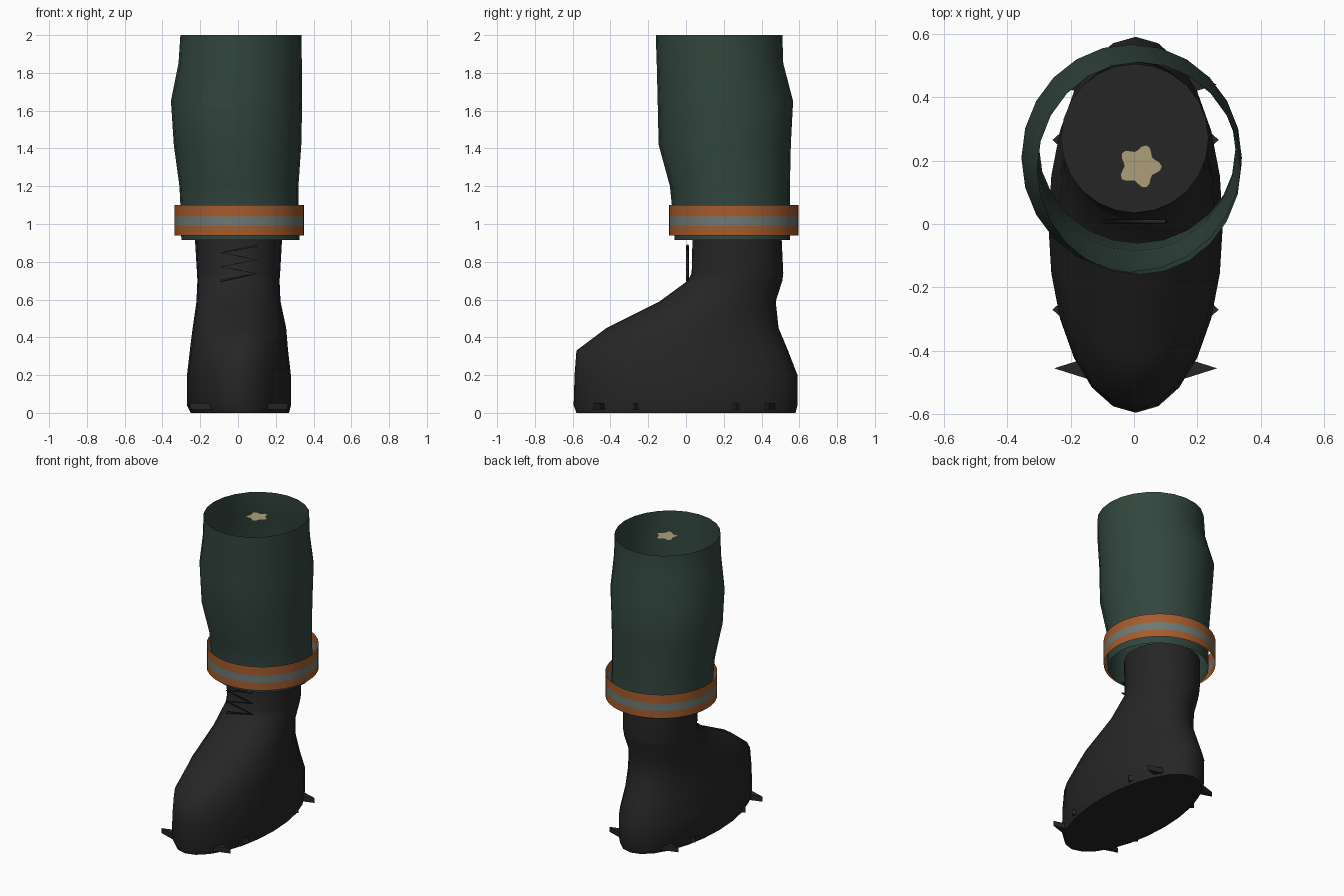
import bpy, bmesh
from math import sin, cos, pi, radians

if "Cube" in bpy.data.objects:
    bpy.data.objects.remove(bpy.data.objects["Cube"], do_unlink=True)


def material(name, rgb):
    m = bpy.data.materials.new(name)
    m.use_nodes = True
    m.diffuse_color = (*rgb, 1)
    bsdf = m.node_tree.nodes["Principled BSDF"]
    bsdf.inputs["Base Color"].default_value = (*rgb, 1)
    bsdf.inputs["Roughness"].default_value = 0.8
    return m


BLACK = material("boot black", (0.019, 0.019, 0.019))
GREEN = material("trouser green", (0.032, 0.061, 0.048))
ORANGE = material("cuff orange", (0.376, 0.107, 0.026))
GREY = material("reflective grey", (0.15, 0.195, 0.18))
BONE = material("pale patch", (0.413, 0.352, 0.195))


def finish(name, bm, mats, smooth=None):
    me = bpy.data.meshes.new(name)
    bm.to_mesh(me)
    bm.free()
    ob = bpy.data.objects.new(name, me)
    bpy.context.collection.objects.link(ob)
    for m in mats:
        me.materials.append(m)
    if smooth:
        bpy.ops.object.select_all(action="DESELECT")
        ob.select_set(True)
        bpy.context.view_layer.objects.active = ob
        bpy.ops.object.shade_smooth_by_angle(angle=radians(smooth))
    return ob


def loft(sections, segs, caps=False):
    """Stack of ellipses, each given as z, x min, x max, y min, y max."""
    bm = bmesh.new()
    rings = []
    for z, x0, x1, y0, y1 in sections:
        rings.append([bm.verts.new(((x0 + x1) / 2 + (x1 - x0) / 2 * cos(2 * pi * i / segs),
                                    (y0 + y1) / 2 + (y1 - y0) / 2 * sin(2 * pi * i / segs), z))
                      for i in range(segs)])
    for a, b in zip(rings, rings[1:]):
        for i in range(segs):
            j = (i + 1) % segs
            bm.faces.new((a[i], a[j], b[j], b[i]))
    if caps:
        bm.faces.new(rings[0][::-1])
        bm.faces.new(rings[-1])
    return bm


# Boot, from sole to ankle
boot = loft([
    (0.00, -0.25, 0.27, -0.58, 0.58),
    (0.04, -0.27, 0.28, -0.595, 0.59),
    (0.20, -0.27, 0.28, -0.59, 0.59),
    (0.33, -0.255, 0.265, -0.58, 0.54),
    (0.45, -0.24, 0.255, -0.42, 0.49),
    (0.59, -0.22, 0.225, -0.14, 0.475),
    (0.70, -0.215, 0.22, 0.01, 0.51),
    (0.74, -0.217, 0.223, 0.03, 0.515),
    (0.95, -0.23, 0.235, 0.035, 0.505),
], 24, caps=True)
finish("boot", boot, [BLACK], 55)

# Trouser leg, an open tube
trouser = loft([
    (0.915, -0.30, 0.325, -0.06, 0.55),
    (1.10, -0.305, 0.32, -0.075, 0.55),
    (1.20, -0.31, 0.32, -0.085, 0.55),
    (1.42, -0.34, 0.335, -0.145, 0.555),
    (1.65, -0.355, 0.34, -0.15, 0.567),
    (1.85, -0.315, 0.338, -0.155, 0.515),
    (2.00, -0.305, 0.335, -0.16, 0.51),
], 24)
finish("trouser_leg", trouser, [GREEN], 60)

# Cuff band with a reflective middle stripe
cuff = loft([(z, -0.335, 0.35, -0.09, 0.595) for z in (0.94, 0.99, 1.04, 1.10)], 48)
for f in cuff.faces:
    f.material_index = int(0.99 < f.calc_center_median().z < 1.04)
finish("cuff_band", cuff, [ORANGE, GREY], 30)

# Laces, one zigzag cord
curve = bpy.data.curves.new("laces", "CURVE")
curve.dimensions = "3D"
curve.bevel_depth = 0.007
curve.bevel_resolution = 1
curve.use_fill_caps = True
spline = curve.splines.new("POLY")
spline.points.add(5)
for i, p in enumerate(spline.points):
    p.co = (0.1 if i % 2 == 0 else -0.09, 0.008, 0.885 - 0.037 * i, 1)
laces = bpy.data.objects.new("laces", curve)
bpy.context.collection.objects.link(laces)
curve.materials.append(BLACK)


# Cleats, triangular wedges along both edges of the sole
def cleat(name, side, y, half, root):
    bm = bmesh.new()
    plan = [(root, y - half), (0.257, y), (root, y + half)]
    low = [bm.verts.new((0.005 + side * x, v, 0.018)) for x, v in plan]
    face = bm.faces.new(low)
    top = bmesh.ops.extrude_face_region(bm, geom=[face])
    for v in top["geom"]:
        if isinstance(v, bmesh.types.BMVert):
            v.co.z = 0.052
    bmesh.ops.recalc_face_normals(bm, faces=bm.faces)
    finish(name, bm, [BLACK])


for side, label in ((1, "left"), (-1, "right")):
    cleat(label + "_toe_cleat", side, -0.455, 0.04, 0.13)
    cleat(label + "_heel_cleat", side, 0.44, 0.04, 0.13)
    for y, place in ((-0.27, "front"), (0.265, "rear")):
        bm_root = 0.235
        cleat(f"{label}_{place}_small_cleat", side * 1.02, y, 0.02, bm_root)

# Pale lobed patch lying just inside the top opening
bm = bmesh.new()
outline = []
for i in range(30):
    a = 2 * pi * i / 30
    r = 0.06 + 0.011 * cos(5 * (a - radians(70)))
    outline.append(bm.verts.new((0.018 + r * cos(a), 0.182 + r * sin(a), 1.985)))
bm.faces.new(outline)
finish("pale_patch", bm, [BONE])
